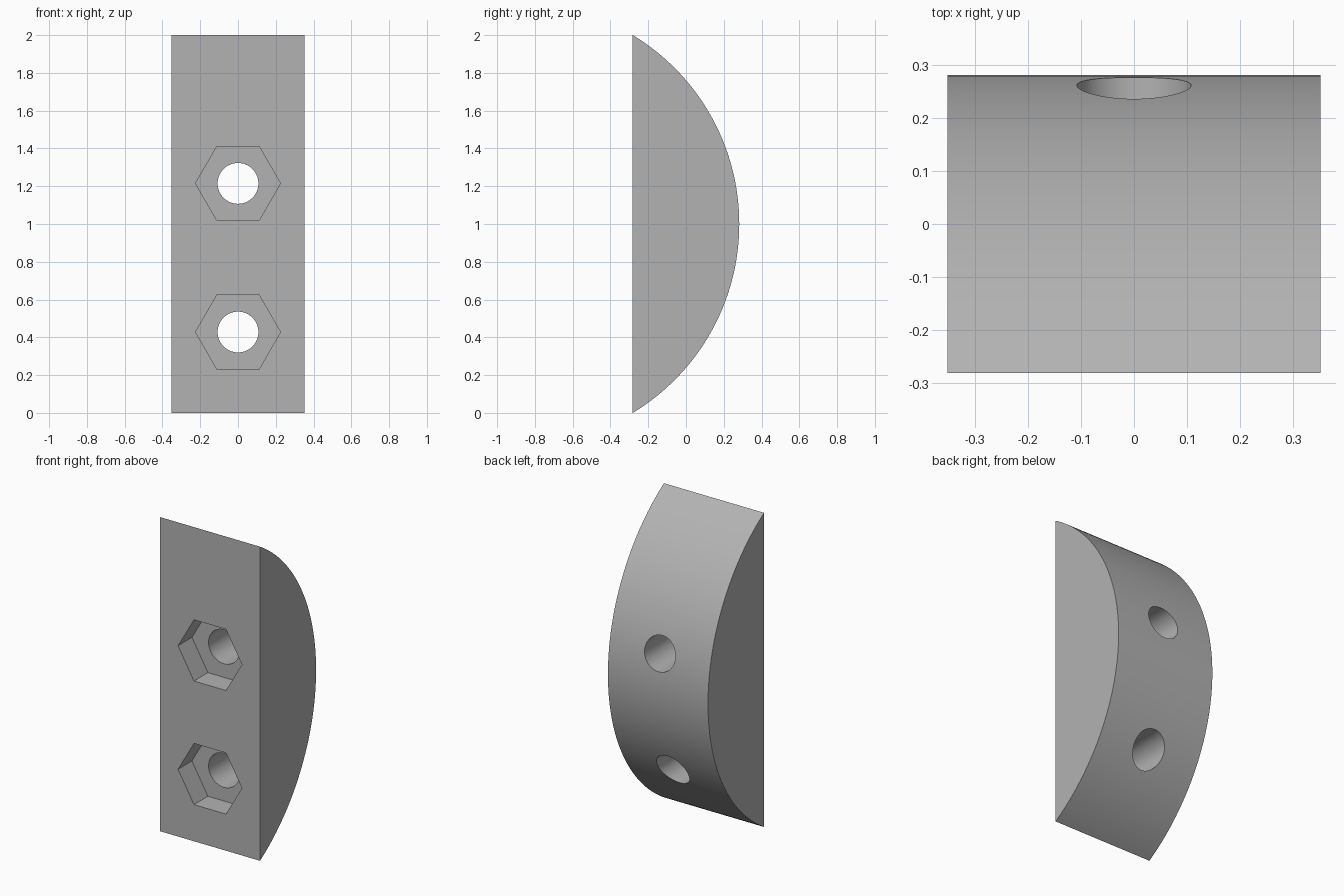
import bpy
import bmesh
from math import asin, cos, pi, radians, sin
from mathutils import Vector

cube = bpy.data.objects.get("Cube")
if cube:
    bpy.data.objects.remove(cube, do_unlink=True)

WIDTH, DEPTH, HEIGHT = 0.705, 0.564, 2.0
FRONT = -DEPTH / 2
HOLE_HEIGHTS = (0.428, 1.215)
HOLE_RADIUS, HEX_RADIUS, HEX_DEPTH = 0.108, 0.225, 0.14

grey = bpy.data.materials.new("mid_grey")
grey.use_nodes = True
colour = (0.45, 0.45, 0.45, 1)
grey.diffuse_color = colour
grey.node_tree.nodes["Principled BSDF"].inputs["Base Color"].default_value = colour


def prism(name, outline, sweep):
    """Extrude a closed outline along a vector."""
    bm = bmesh.new()
    face = bm.faces.new([bm.verts.new(p) for p in outline])
    out = bmesh.ops.extrude_face_region(bm, geom=[face], use_keep_orig=True)
    moved = [g for g in out["geom"] if isinstance(g, bmesh.types.BMVert)]
    bmesh.ops.translate(bm, verts=moved, vec=Vector(sweep))
    bmesh.ops.recalc_face_normals(bm, faces=bm.faces)
    mesh = bpy.data.meshes.new(name)
    bm.to_mesh(mesh)
    bm.free()
    mesh.materials.append(grey)
    obj = bpy.data.objects.new(name, mesh)
    bpy.context.collection.objects.link(obj)
    return obj


def polygon(radius, sides, y, z):
    angles = [2 * pi * i / sides for i in range(sides)]
    return [(radius * cos(a), y, z + radius * sin(a)) for a in angles]


# Body: circular segment with its flat chord at the front
radius = (1 + DEPTH ** 2) / (2 * DEPTH)
half = asin(1 / radius)
steps = 96
arc = [half * (2 * i / steps - 1) for i in range(steps + 1)]
body = prism("curved_block",
             [(-WIDTH / 2, -FRONT - radius + radius * cos(a), 1 + radius * sin(a)) for a in arc],
             (WIDTH, 0, 0))

# Through bores and hexagonal nut pockets
cutters = []
for z in HOLE_HEIGHTS:
    cutters.append(prism("nut_pocket_cutter", polygon(HEX_RADIUS, 6, FRONT - 0.1, z),
                         (0, HEX_DEPTH + 0.1, 0)))
    cutters.append(prism("bore_cutter", polygon(HOLE_RADIUS, 64, FRONT - 0.2, z),
                         (0, DEPTH + 0.4, 0)))

bpy.ops.object.select_all(action="DESELECT")
body.select_set(True)
bpy.context.view_layer.objects.active = body
for cutter in cutters:
    cutter.hide_render = True
    cut = body.modifiers.new("cut", "BOOLEAN")
    cut.operation = "DIFFERENCE"
    cut.solver = "EXACT"
    cut.object = cutter
    bpy.ops.object.modifier_apply(modifier=cut.name)
for cutter in cutters:
    bpy.data.objects.remove(cutter, do_unlink=True)

bpy.ops.object.shade_smooth_by_angle(angle=radians(25))
